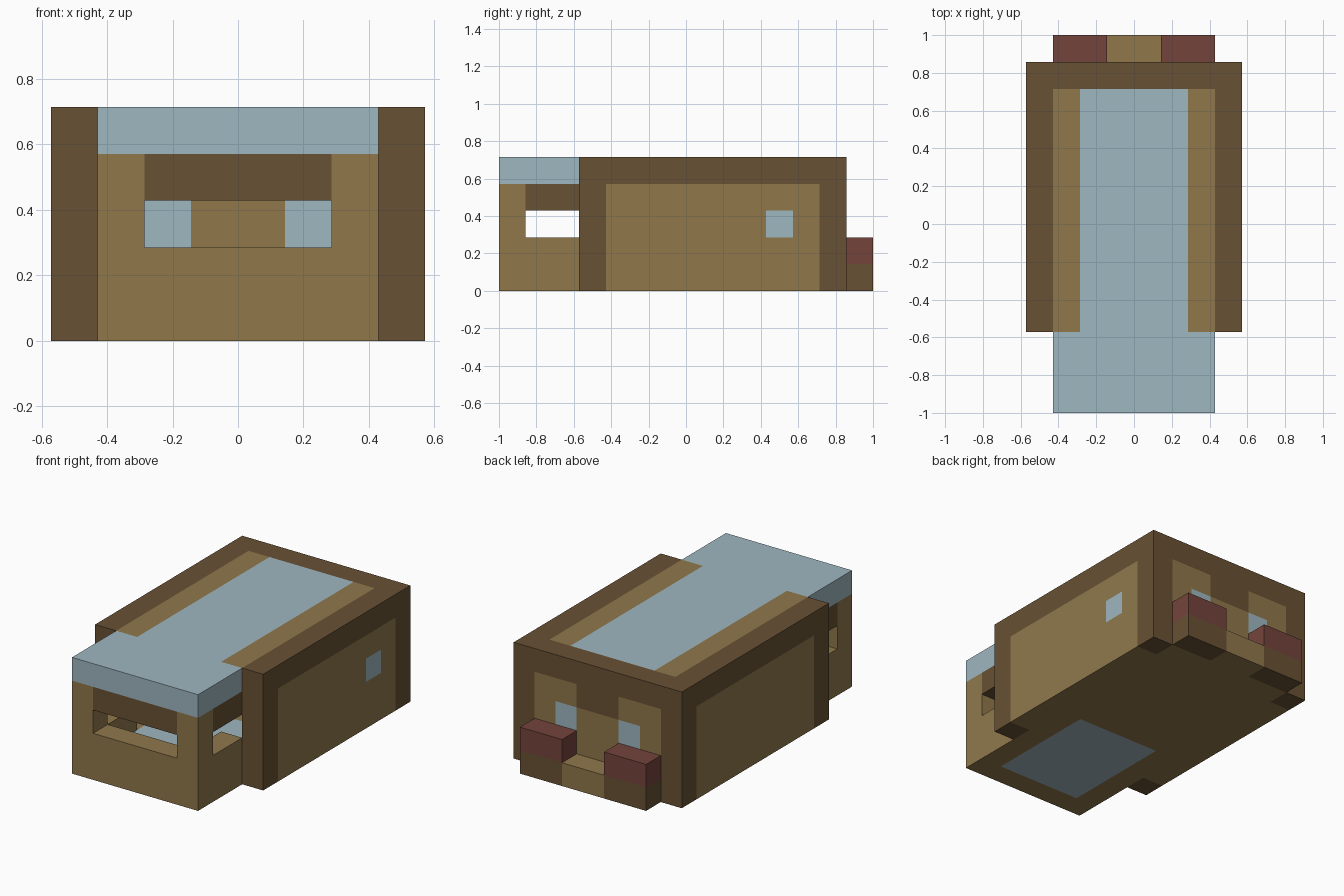
import bpy, bmesh
from mathutils import Vector

if "Cube" in bpy.data.objects:
    bpy.data.objects.remove(bpy.data.objects["Cube"], do_unlink=True)

UNIT = 1 / 7  # one block of the model
TAN, DARK, BLUE, RED = range(4)


def make_material(name, rgb):
    linear = [((c / 255 + 0.055) / 1.055) ** 2.4 for c in rgb] + [1]
    mat = bpy.data.materials.new(name)
    mat.use_nodes = True
    mat.diffuse_color = linear
    mat.node_tree.nodes["Principled BSDF"].inputs["Base Color"].default_value = linear
    return mat


MATERIALS = [make_material("tan", (144, 120, 75)),
             make_material("dark brown", (104, 81, 52)),
             make_material("pale blue", (159, 183, 192)),
             make_material("brick red", (116, 68, 60))]


def block(name, x, y, z, colour, patches=()):
    """Box in block units; patches are (x, y, z, colour) regions, None = full span."""
    spans = (x, y, z)
    bm = bmesh.new()
    bmesh.ops.create_cube(bm, size=1)
    for v in bm.verts:
        v.co = Vector([s[0] if c < 0 else s[1] for c, s in zip(v.co, spans)])
    # Cut the faces along the borders of each patch
    for patch in patches:
        for axis in range(3):
            for limit in patch[axis] or ():
                if spans[axis][0] < limit < spans[axis][1]:
                    normal = Vector((0, 0, 0))
                    normal[axis] = 1
                    bmesh.ops.bisect_plane(
                        bm, geom=bm.verts[:] + bm.edges[:] + bm.faces[:],
                        plane_co=normal * limit, plane_no=normal)
    bm.normal_update()
    for face in bm.faces:
        p = face.calc_center_bounds() - face.normal * 0.25
        face.material_index = colour
        for patch in patches:
            if all(r is None or r[0] < c < r[1] for r, c in zip(patch, p)):
                face.material_index = patch[3]
    bmesh.ops.scale(bm, vec=Vector((UNIT,) * 3), verts=bm.verts)
    mesh = bpy.data.meshes.new(name)
    bm.to_mesh(mesh)
    bm.free()
    for mat in MATERIALS:
        mesh.materials.append(mat)
    obj = bpy.data.objects.new(name, mesh)
    bpy.context.collection.objects.link(obj)


def pair(name, x, y, z, colour, patches=()):
    block(name + "_left", x, y, z, colour, patches)
    block(name + "_right", (-x[1], -x[0]), y, z, colour, patches)


# Floors
block("body_floor", (-4, 4), (-4, 6), (0, 1), DARK,
      [((-3, 3), None, None, TAN), (None, (-3, 5), None, TAN),
       ((-2, 2), (-4, -1), None, BLUE)])
block("cab_floor", (-3, 3), (-7, -4), (0, 1), TAN,
      [((-2, 2), (-6, -4), None, BLUE)])

# Body walls, with one side window on +x and two at the back
side_panel = (None, (-3, 5), None, TAN)
block("body_wall_left", (3, 4), (-4, 6), (1, 4), DARK,
      [side_panel, (None, (3, 4), (2, 3), BLUE)])
block("body_wall_right", (-4, -3), (-4, 6), (1, 4), DARK, [side_panel])
block("back_wall", (-3, 3), (5, 6), (1, 4), TAN,
      [((-1, 1), None, (3, 4), DARK),
       ((1, 2), None, (2, 3), BLUE), ((-2, -1), None, (2, 3), BLUE)])

# Roofs
block("body_roof", (-4, 4), (-4, 6), (4, 5), DARK,
      [((-3, 3), (-4, 5), None, TAN), ((-2, 2), (-4, 5), None, BLUE)])
block("cab_roof", (-3, 3), (-7, -4), (4, 5), BLUE)

# Cab walls around the open windows
block("cab_front_sill", (-3, 3), (-7, -6), (1, 2), TAN)
pair("cab_side_sill", (2, 3), (-6, -4), (1, 2), TAN)
pair("cab_pillar", (2, 3), (-7, -6), (2, 4), TAN)
block("cab_front_header", (-2, 2), (-7, -6), (3, 4), DARK)
pair("cab_side_header", (2, 3), (-6, -4), (3, 4), DARK)

# Rear bumper and lamps
block("rear_bumper", (-3, 3), (6, 7), (0, 1), DARK, [((-1, 1), None, None, TAN)])
pair("rear_lamp", (1, 3), (6, 7), (1, 2), RED)
